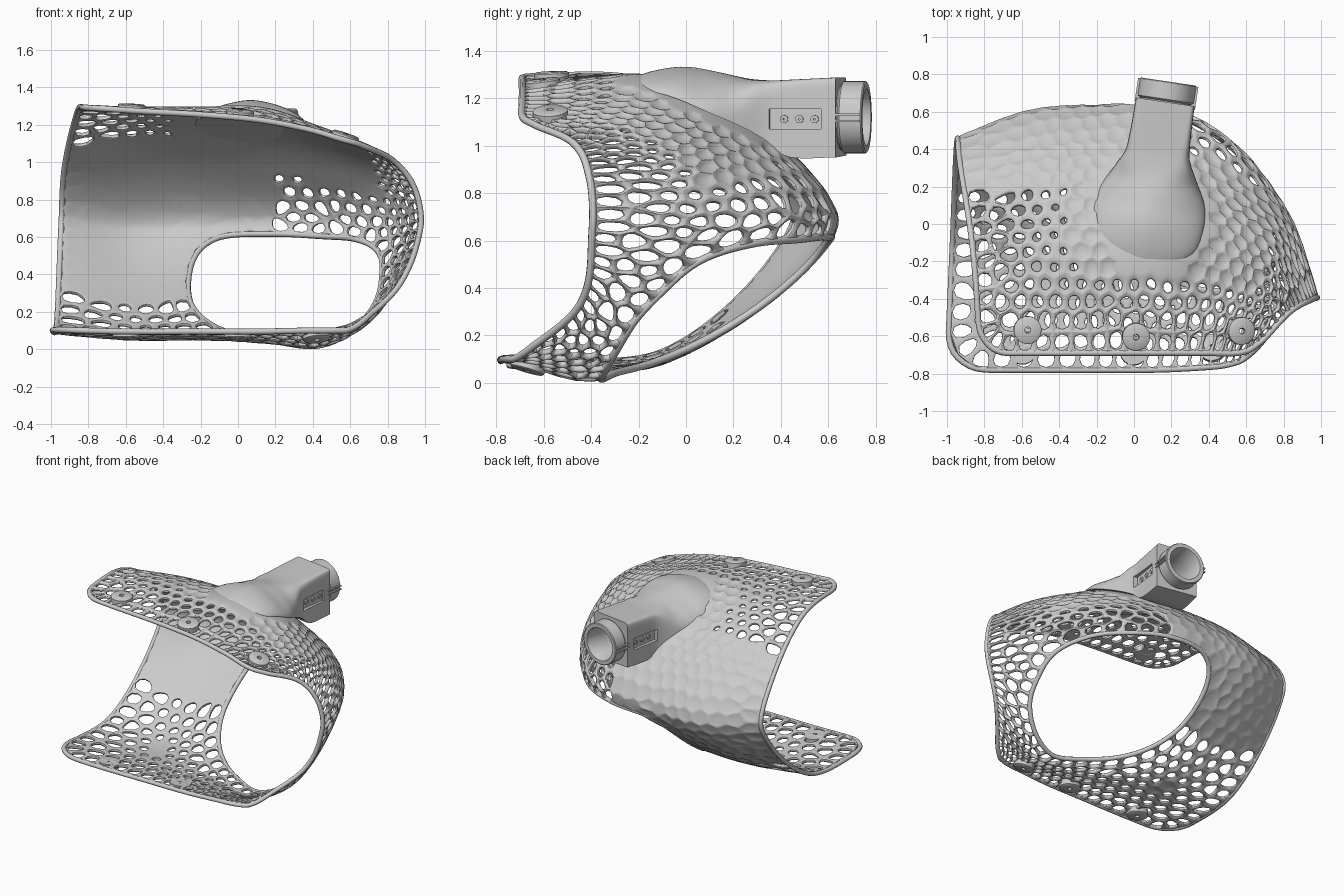
import bpy, bmesh, math, random
from mathutils import Vector, Matrix
from mathutils.geometry import delaunay_2d_cdt

if "Cube" in bpy.data.objects:
    bpy.data.objects.remove(bpy.data.objects["Cube"])
random.seed(4)

# Control net of the shell: rows left to right, points top front > back > bottom front
NET = [
    [(-.82, -.69, 1.31), (-.86, -.15, 1.28), (-.93, .32, .98), (-.95, .46, .65), (-.97, -.08, .12), (-1, -.78, .09)],
    [(-.55, -.69, 1.29), (-.55, -.1, 1.28), (-.55, .38, 1.02), (-.58, .6, .62), (-.58, -.08, .08), (-.6, -.78, .08)],
    [(-.2, -.69, 1.27), (-.2, -.1, 1.285), (-.2, .42, 1.0), (-.2, .63, .62), (-.2, -.1, .08), (-.2, -.78, .08)],
    [(.12, -.69, 1.24), (.15, -.1, 1.28), (.18, .4, .98), (.2, .61, .62), (.16, -.18, .06), (.1, -.78, .08)],
    [(.38, -.69, 1.19), (.48, -.15, 1.17), (.5, .25, .95), (.55, .42, .62), (.45, -.27, .03), (.35, -.77, .085)],
    [(.55, -.69, 1.14), (.72, -.28, 1.08), (.8, 0, .88), (.84, .03, .62), (.7, -.33, .14), (.5, -.75, .085)],
    [(.66, -.66, 1.11), (.84, -.47, 1.02), (.96, -.4, .86), (.99, -.39, .65), (.87, -.44, .33), (.62, -.7, .09)]]
NET = [[Vector(p) for p in row] for row in NET]
SK = [0, .3, .65, 1.0, 1.33, 1.68, 2.0]
TK = [0, .55, 1.1, 1.5, 2.2, 2.8]
# Edge of the large oval opening
OVAL = [(-.1, .62, .59), (.2, .61, .6), (.45, .47, .6), (.64, .28, .59), (.77, .08, .51), (.8, -.07, .38), (.75, -.22, .23),
        (.62, -.31, .1), (.42, -.36, .03), (.2, -.3, .05), (0, -.17, .07), (-.17, .02, .12), (-.26, .25, .26), (-.24, .5, .47)]
H, THICK = .1, .03

def interp(k, p, x):
    """Smooth curve through points p at knots k."""
    n, i = len(k), 0
    while i < n - 2 and x > k[i + 1]:
        i += 1
    def tan(j):
        a, b = max(j - 1, 0), min(j + 1, n - 1)
        return (p[b] - p[a]) / (k[b] - k[a])
    d = k[i + 1] - k[i]
    u = (x - k[i]) / d
    return (p[i] * (2*u**3 - 3*u*u + 1) + tan(i) * (d * (u**3 - 2*u*u + u))
            + p[i + 1] * (3*u*u - 2*u**3) + tan(i + 1) * (d * (u**3 - u*u)))

def surf(s, t):
    return interp(SK, [interp(TK, r, t) for r in NET], s)

def normal(s, t, e=.01):
    return (surf(s + e, t) - surf(s - e, t)).cross(surf(s, t + e) - surf(s, t - e)).normalized()

SAMPLES = [(s / 30, t / 25, surf(s / 30, t / 25)) for s in range(61) for t in range(71)]

def nearest(p):
    key = lambda a: (a[2] - Vector(p)).length_squared
    s, t, _ = min(SAMPLES, key=key)
    fine = [(s + i / 150, t + j / 150) for i in range(-4, 5) for j in range(-4, 5)]
    return Vector(min([(a, b, surf(a, b)) for a, b in fine], key=key)[:2])

def resample(loop, step):
    seg = [(b - a).length for a, b in zip(loop, loop[1:] + loop[:1])]
    n, out, i, acc = round(sum(seg) / step), [], 0, 0
    for k in range(n):
        d = sum(seg) * k / n
        while acc + seg[i] < d:
            acc += seg[i]
            i += 1
        out.append(loop[i].lerp(loop[(i + 1) % len(loop)], (d - acc) / seg[i]))
    return out

def inside(p, loop):
    hits = [a for a, b in zip(loop, loop[1:] + loop[:1]) if (a.y > p.y) != (b.y > p.y)
            and p.x < (b.x - a.x) * (p.y - a.y) / (b.y - a.y) + a.x]
    return len(hits) % 2 == 1

def make(name, bm, mat=Matrix()):
    me = bpy.data.meshes.new(name)
    bmesh.ops.recalc_face_normals(bm, faces=bm.faces)
    bm.to_mesh(me)
    ob = bpy.data.objects.new(name, me)
    bpy.context.collection.objects.link(ob)
    ob.matrix_world = mat
    return ob

# Outer outline (rounded rectangle) and oval outline in surface coordinates
R, outer = .16, []
for cx, cy, a0 in ((2 - R, R, -90), (2 - R, 2.8 - R, 0), (R, 2.8 - R, 90), (R, R, 180)):
    for a in range(0, 91, 15):
        w = math.radians(a0 + a)
        outer.append(Vector((cx + R * math.cos(w), cy + R * math.sin(w))))
ctrl = [nearest(p) for p in OVAL]
m = len(ctrl)
if sum(a.x*b.y - b.x*a.y for a, b in zip(ctrl, ctrl[1:] + ctrl[:1])) < 0:
    ctrl.reverse()
oval = [interp(list(range(-2, m + 3)), [ctrl[i % m] for i in range(-2, m + 3)], i / 5) for i in range(m * 5)]
outer_f, oval_f = resample(outer, .03), resample(oval, .03)

# Cell seeds: mirrored pairs along both edges, jittered honeycomb between
seeds, ghosts = [], []
for loop, sign in ((outer, 1), (oval, -1)):
    pts = resample(loop, H * .98)
    for i, p in enumerate(pts):
        d = (pts[(i + 1) % len(pts)] - pts[i - 1]).normalized()
        n = Vector((-d.y, d.x)) * sign * H * .5
        seeds.append(p + n)
        ghosts.append(p - n)
dist = lambda p: min((p - b).length for b in outer_f + oval_f)
for j in range(34):
    for i in range(24):
        p = Vector(((i + .5 * (j % 2)) * H * .95, j * H * .83))
        p += Vector((random.uniform(-1, 1), random.uniform(-1, 1))) * H * .16
        if 0 < p.x < 2 and 0 < p.y < 2.8 and not inside(p, oval) and dist(p) > H * 1.12:
            seeds.append(p)
vs, _, tris, orig, _, _ = delaunay_2d_cdt(seeds + ghosts, [], [], 0, 1e-6)
corners, around = [], {}
for f in tris:
    a, b, c = (vs[i] for i in f)
    d = 2 * (a.x*(b.y - c.y) + b.x*(c.y - a.y) + c.x*(a.y - b.y))
    if abs(d) < 1e-7:
        continue
    q = Vector(((a.dot(a)*(b.y - c.y) + b.dot(b)*(c.y - a.y) + c.dot(c)*(a.y - b.y)) / d,
                (a.dot(a)*(c.x - b.x) + b.dot(b)*(a.x - c.x) + c.dot(c)*(b.x - a.x)) / d))
    k = next((i for i, w in enumerate(corners) if (w - q).length < .015), len(corners))
    if k == len(corners):
        corners.append(q)
    for i in f:
        around.setdefault(i, set()).add(k)

# Lattice shell: open cells near the edges, pockets over a smooth lining elsewhere, plain under the hood
bm = bmesh.new()
inner = {}
clampst = lambda p: (min(max(p.x, 0), 2), min(max(p.y, 0), 2.8))
def vert(p, depth=0):
    pos, nor = surf(*clampst(p)), normal(*clampst(p))
    v = bm.verts.new(pos - nor * depth)
    inner[v] = pos - nor * THICK
    return v
bv = [vert(q) for q in corners]
for i, ks in around.items():
    if not any(o < len(seeds) for o in orig[i]) or len(ks) < 3:
        continue
    c = vs[i]
    ks = sorted(ks, key=lambda k: math.atan2(corners[k].y - c.y, corners[k].x - c.x))
    c = sum((corners[k] for k in ks), Vector((0, 0))) / len(ks)
    pos, d = surf(*clampst(c)), dist(c)
    hood = pos.z > .95 and math.hypot((pos.x - .1) / .32, (pos.y - .05) / .36) < 1
    back = pos.y > .2 and pos.x < .22
    solid = back or d > (.5 if pos.z > 1 and pos.x < -.25 else .36)
    r = sum((corners[k] - c).length for k in ks) / len(ks)
    k_in = max(.3, 1 - .012 / r)
    if not solid:
        k_in *= min(1, max(.4, 1.3 - 2 * d))
    depth = 0 if hood else .012 if back else .018
    ring = [vert(c + (corners[k] - c) * k_in, depth * .6) for k in ks]
    mid = vert(c, depth) if solid or hood else None
    for a in range(len(ks)):
        b = (a + 1) % len(ks)
        bm.faces.new((bv[ks[a]], bv[ks[b]], ring[b], ring[a]))
        if mid:
            bm.faces.new((ring[a], ring[b], mid))
faces = [list(f.verts) for f in bm.faces]
edges = [tuple(e.verts) for e in bm.edges if e.is_boundary]
twin = {v: bm.verts.new(p) for v, p in inner.items()}
for f in faces:
    bm.faces.new([twin[v] for v in reversed(f)])
for a, b in edges:
    bm.faces.new((a, b, twin[b], twin[a]))
bmesh.ops.delete(bm, geom=[v for v in bm.verts if not v.link_faces], context='VERTS')
shell = make("lattice_shell", bm)
sub = shell.modifiers.new("rounding", 'SUBSURF')
sub.levels = sub.render_levels = 1

# Rounded rims along both edges
for name, loop in (("outer_rim", outer_f), ("oval_rim", oval_f)):
    cu = bpy.data.curves.new(name, 'CURVE')
    cu.dimensions, cu.bevel_depth, cu.bevel_resolution = '3D', .016, 2
    sp = cu.splines.new('POLY')
    sp.points.add(len(loop) - 1)
    sp.use_cyclic_u = True
    for pt, p in zip(sp.points, loop):
        pt.co = (*(surf(*clampst(p)) - normal(*clampst(p)) * .015), 1)
    bpy.context.collection.objects.link(bpy.data.objects.new(name, cu))

def lathe(name, profile, mat, n=40):
    """Closed (radius, height) profile turned about z, then placed by mat."""
    bm = bmesh.new()
    turn = [2 * math.pi * i / n for i in range(n)]
    rings = [[bm.verts.new((r * math.cos(w), r * math.sin(w), z)) for w in turn] for r, z in profile]
    for a, b in zip(rings, rings[1:] + rings[:1]):
        for i in range(n):
            bm.faces.new((a[i], a[(i + 1) % n], b[(i + 1) % n], b[i]))
    return make(name, bm, mat)

def box(name, lo, hi, mat):
    bm = bmesh.new()
    bmesh.ops.create_cube(bm, size=1)
    for v in bm.verts:
        v.co = [l + (h - l) * (x + .5) for l, h, x in zip(lo, hi, v.co)]
    return make(name, bm, mat)

# Strap studs along the front edges
for i, p in enumerate([(-.57, -.57, 1.3), (.01, -.6, 1.26), (.57, -.57, 1.13), (-.6, -.68, .08), (0, -.68, .08), (.42, -.66, .08)]):
    st = nearest(p)
    mat = Matrix.Translation(surf(*st)) @ normal(*st).to_track_quat('Z', 'Y').to_matrix().to_4x4()
    lathe(f"strap_stud_{i}", [(.074, -.028), (.074, .012), (.066, .018), (.016, .018), (.016, -.028)], mat, 28)

# Hood: half-superellipse sections blending from a dome into a box
FR = Matrix.Translation((.07, 0, 0)) @ Matrix.Rotation(math.radians(-8.5), 4, 'Z')
secs = [(-.25, .12, 1.25, 1.28, 1.6), (-.13, .26, 1.235, 1.318, 1.6), (0, .3, 1.2, 1.333, 1.6), (.14, .29, 1.14, 1.31, 1.7),
        (.27, .225, 1.08, 1.282, 3), (.37, .175, 1.02, 1.275, 8), (.45, .165, .955, 1.278, 14), (.66, .158, .95, 1.288, 20)]
ky, kv, prev, N = [s[0] for s in secs], [Vector(s[1:]) for s in secs], None, 32
bm = bmesh.new()
for i in range(29):
    y = ky[0] + (ky[-1] - ky[0]) * i / 28
    hw, zb, zt, e = interp(ky, kv, y)
    cs = [(math.cos(math.pi * a / N), math.sin(math.pi * a / N)) for a in range(N + 1)]
    ring = [bm.verts.new((math.copysign(hw * abs(c) ** (2 / e), c), y, zb + (zt - zb) * abs(s) ** (2 / e))) for c, s in cs]
    if prev:
        for a in range(N + 1):
            b = (a + 1) % (N + 1)
            bm.faces.new((prev[a], prev[b], ring[b], ring[a]))
    else:
        bm.faces.new(ring)
    prev = ring
bm.faces.new(prev)
hood = make("hose_hood", bm, FR)

# Bore, and on both sides a slot with three pegs and a pair of clamp ribs
AX = FR @ Matrix.Translation((0, 0, 1.12)) @ Matrix.Rotation(-math.pi / 2, 4, 'X')
cutters = [lathe("bore_cutter", [(.118, .46), (.118, .8), (.0001, .8), (.0001, .46)], AX)]
for s in (-1, 1):
    cutters.append(box("slot_cutter", (s * .172 - .029, .38, 1.07), (s * .172 + .029, .6, 1.155), FR))
    for y in (.44, .505, .57):
        lathe("slot_peg", [(.017, 0), (.017, .012), (.004, .012), (.004, 0)],
              FR @ Matrix.Translation((s * .14, y, 1.112)) @ Matrix.Rotation(s * math.pi / 2, 4, 'Y'), 16)
    for z in (1.099, 1.125):
        box("clamp_rib", (s * .151 - .012, .64, z), (s * .151 + .012, .765, z + .01), FR)
for c in cutters:
    c.hide_render = c.hide_viewport = True
    b = hood.modifiers.new("cut", 'BOOLEAN')
    b.object, b.solver = c, 'EXACT'
lathe("hose_collar", [(.138, .6), (.138, .665), (.152, .675), (.152, .765), (.147, .77), (.12, .77), (.117, .765), (.117, .6)], AX, 48)

bpy.ops.object.select_all(action='DESELECT')
for ob in bpy.context.scene.objects:
    if ob.type == 'MESH' and not ob.hide_render:
        ob.select_set(True)
        bpy.context.view_layer.objects.active = ob
bpy.ops.object.shade_smooth_by_angle(angle=math.radians(40))
shell.data.polygons.foreach_set("use_smooth", [True] * len(shell.data.polygons))
